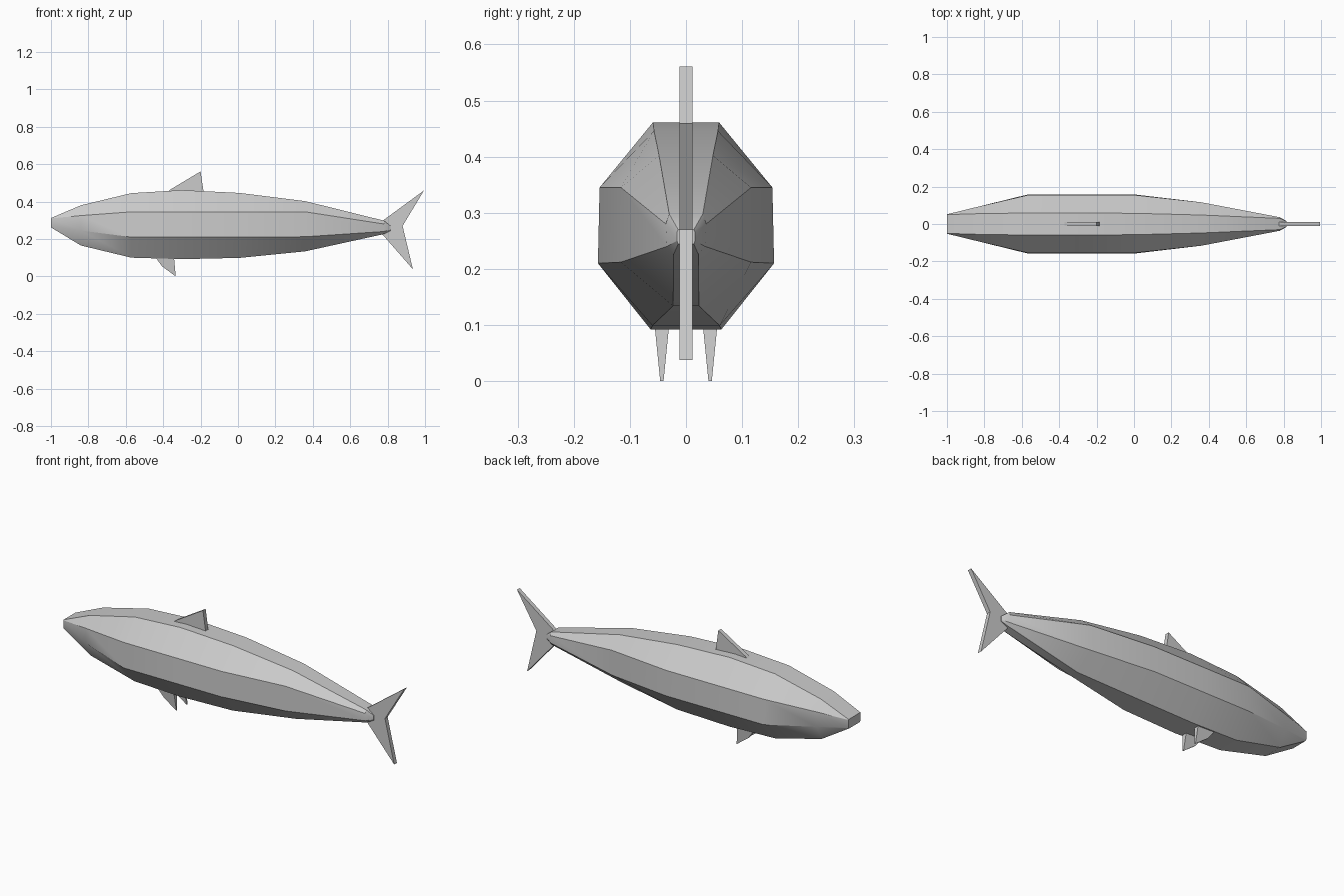
import bpy, bmesh
from mathutils import Vector

if "Cube" in bpy.data.objects:
    bpy.data.objects.remove(bpy.data.objects["Cube"])


def make_object(name, bm, angle=None):
    bmesh.ops.recalc_face_normals(bm, faces=bm.faces)
    mesh = bpy.data.meshes.new(name)
    bm.to_mesh(mesh)
    bm.free()
    ob = bpy.data.objects.new(name, mesh)
    bpy.context.collection.objects.link(ob)
    if angle:
        bpy.ops.object.select_all(action='DESELECT')
        bpy.context.view_layer.objects.active = ob
        ob.select_set(True)
        bpy.ops.object.shade_smooth_by_angle(angle=angle)
    return ob


# Body: eight-sided sections lofted from nose to tail
# x, top z, top half width, upper z, upper half width, lower z, lower half width, bottom z, bottom half width
sections = [
    (-1.00, .312, .050, .310, .052, .268, .052, .262, .045),
    (-.84, .380, .055, .325, .091, .245, .091, .165, .052),
    (-.57, .445, .059, .345, .154, .210, .157, .100, .060),
    (-.30, .461, .059, .345, .154, .210, .157, .092, .063),
    (.01, .446, .057, .345, .154, .210, .157, .099, .060),
    (.36, .402, .048, .345, .116, .212, .116, .134, .023),
    (.78, .298, .030, .280, .036, .240, .034, .226, .022),
    (.815, .270, .014, .266, .016, .250, .016, .244, .014),
]
bm = bmesh.new()
rings = []
for x, tz, tw, uz, uw, lz, lw, bz, bw in sections:
    right = [(-tw, tz), (-uw, uz), (-lw, lz), (-bw, bz)]
    outline = right + [(-y, z) for y, z in reversed(right)]
    rings.append([bm.verts.new((x, y, z)) for y, z in outline])
for a, b in zip(rings, rings[1:]):
    for i in range(8):
        j = (i + 1) % 8
        bm.faces.new((a[i], a[j], b[j], b[i]))
bm.faces.new(rings[0])
bm.faces.new(rings[-1])
make_object("body", bm, 0.5)


# Flat fins: a side outline with thickness; each point is x, z, centre y, half thickness
def fin(name, points):
    bm = bmesh.new()
    sides = [[bm.verts.new((x, y + s * t, z)) for x, z, y, t in points] for s in (-1, 1)]
    a, b = sides
    bm.faces.new(a)
    bm.faces.new(b)
    for i in range(len(points)):
        j = (i + 1) % len(points)
        bm.faces.new((a[i], a[j], b[j], b[i]))
    make_object(name, bm)


T = .0115
fin("dorsal_fin", [(-.38, .45, 0, T), (-.36, .465, 0, T), (-.20, .561, 0, T), (-.183, .445, 0, T)])
fin("tail_fin", [(.77, .295, 0, T), (.995, .46, 0, T), (.88, .27, 0, T), (.935, .038, 0, T), (.77, .227, 0, T)])

# Pair of belly fins, tapering toward the tip
for side, label in ((-1, "right"), (1, "left")):
    fin("belly_fin_" + label, [
        (-.44, .10, side * .043, .013), (-.405, .053, side * .043, .006),
        (-.333, 0, side * .043, .003), (-.342, .10, side * .043, .013)])
